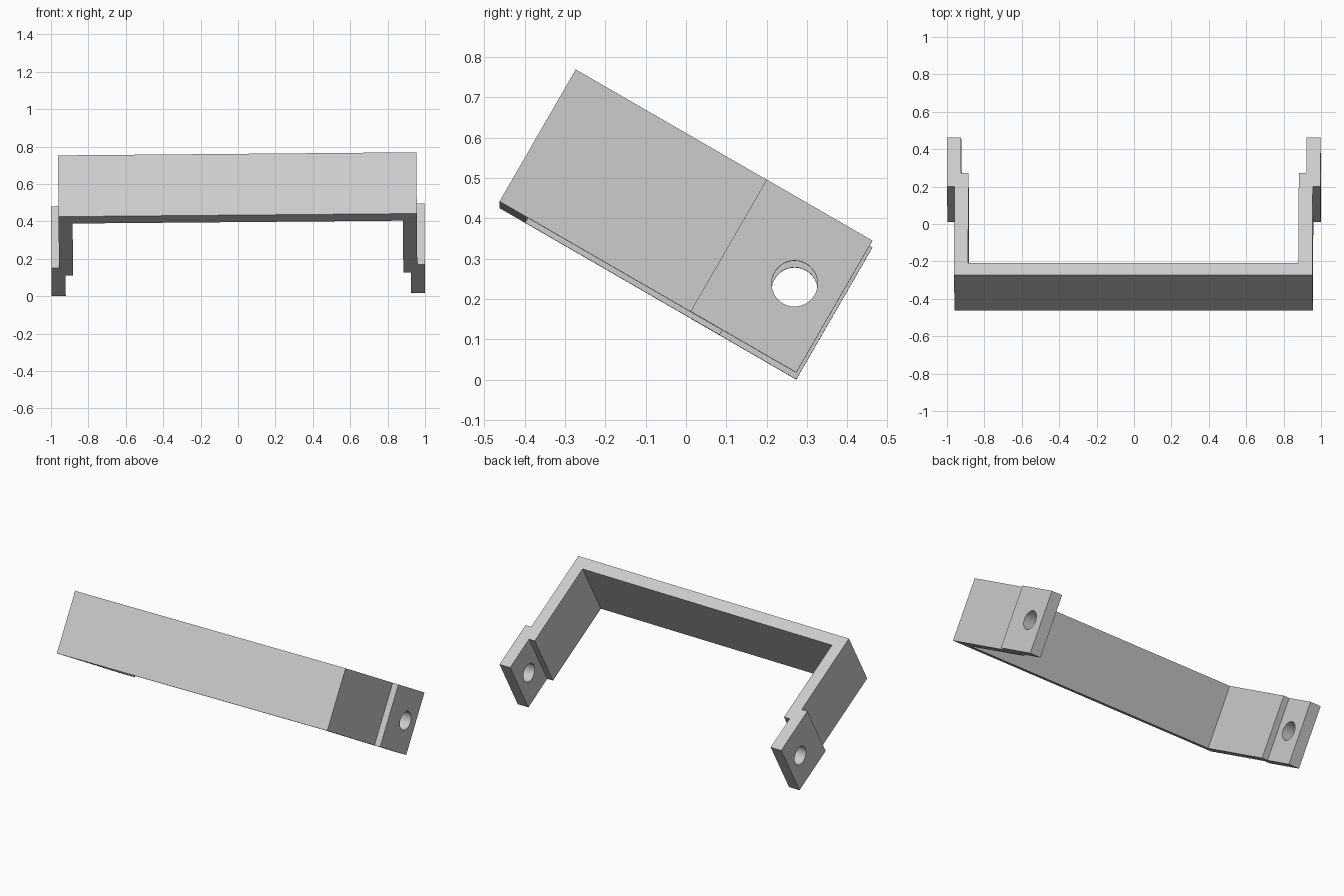
import bpy, bmesh
from math import radians
from mathutils import Matrix, Vector

cube = bpy.data.objects.get("Cube")
if cube:
    bpy.data.objects.remove(cube)

grey = bpy.data.materials.new("plain grey")
grey.use_nodes = True
colour = (0.6, 0.6, 0.6, 1)
grey.diffuse_color = colour
grey.node_tree.nodes["Principled BSDF"].inputs["Base Color"].default_value = colour

HEIGHT = 0.378      # width of the strap
LENGTH = 0.85       # front face to tab ends
TAB_START = 0.547   # outer step
ARM_END = 0.63      # inner step
WALL = 0.075        # strap thickness
ARM, TAB = 0.958, 0.998   # outer half widths


def add_object(name, bm):
    mesh = bpy.data.meshes.new(name)
    bm.to_mesh(mesh)
    bm.free()
    obj = bpy.data.objects.new(name, mesh)
    bpy.context.collection.objects.link(obj)
    return obj


# U-shaped bracket with stepped tabs: half outline, mirrored and extruded
half = [(ARM, 0), (ARM, TAB_START), (TAB, TAB_START), (TAB, LENGTH),
        (TAB - WALL, LENGTH), (TAB - WALL, ARM_END),
        (ARM - WALL, ARM_END), (ARM - WALL, WALL)]
outline = half + [(-x, y) for x, y in reversed(half)]
bm = bmesh.new()
face = bm.faces.new([bm.verts.new((x, y, 0)) for x, y in outline])
top = bmesh.ops.extrude_face_region(bm, geom=[face])["geom"]
bmesh.ops.translate(bm, vec=(0, 0, HEIGHT),
                    verts=[g for g in top if isinstance(g, bmesh.types.BMVert)])
bmesh.ops.recalc_face_normals(bm, faces=bm.faces)
bracket = add_object("bracket", bm)
bracket.data.materials.append(grey)

# Cutter for the pivot holes through both tabs
bm = bmesh.new()
bmesh.ops.create_cone(bm, cap_ends=True, segments=48, radius1=0.057, radius2=0.057,
                      depth=3, matrix=Matrix.Translation((0, 0.736, HEIGHT / 2))
                      @ Matrix.Rotation(radians(90), 4, 'Y'))
cutter = add_object("hole_cutter", bm)
cutter.data.materials.append(grey)

bpy.ops.object.select_all(action='DESELECT')
bpy.context.view_layer.objects.active = bracket
bracket.select_set(True)
mod = bracket.modifiers.new("pivot holes", 'BOOLEAN')
mod.operation, mod.solver, mod.object = 'DIFFERENCE', 'EXACT', cutter
bpy.ops.object.modifier_apply(modifier=mod.name)
bpy.data.objects.remove(cutter)

# Tilt back with a slight roll, then centre on the ground
bracket.data.transform(Matrix.Rotation(radians(-0.5), 4, 'Y')
                       @ Matrix.Rotation(radians(-30), 4, 'X'))
axes = list(zip(*(v.co for v in bracket.data.vertices)))
low, high = Vector(map(min, axes)), Vector(map(max, axes))
shift = -(low + high) / 2
shift.z = -low.z
bracket.data.transform(Matrix.Translation(shift))
bpy.ops.object.shade_smooth_by_angle(angle=radians(30))
